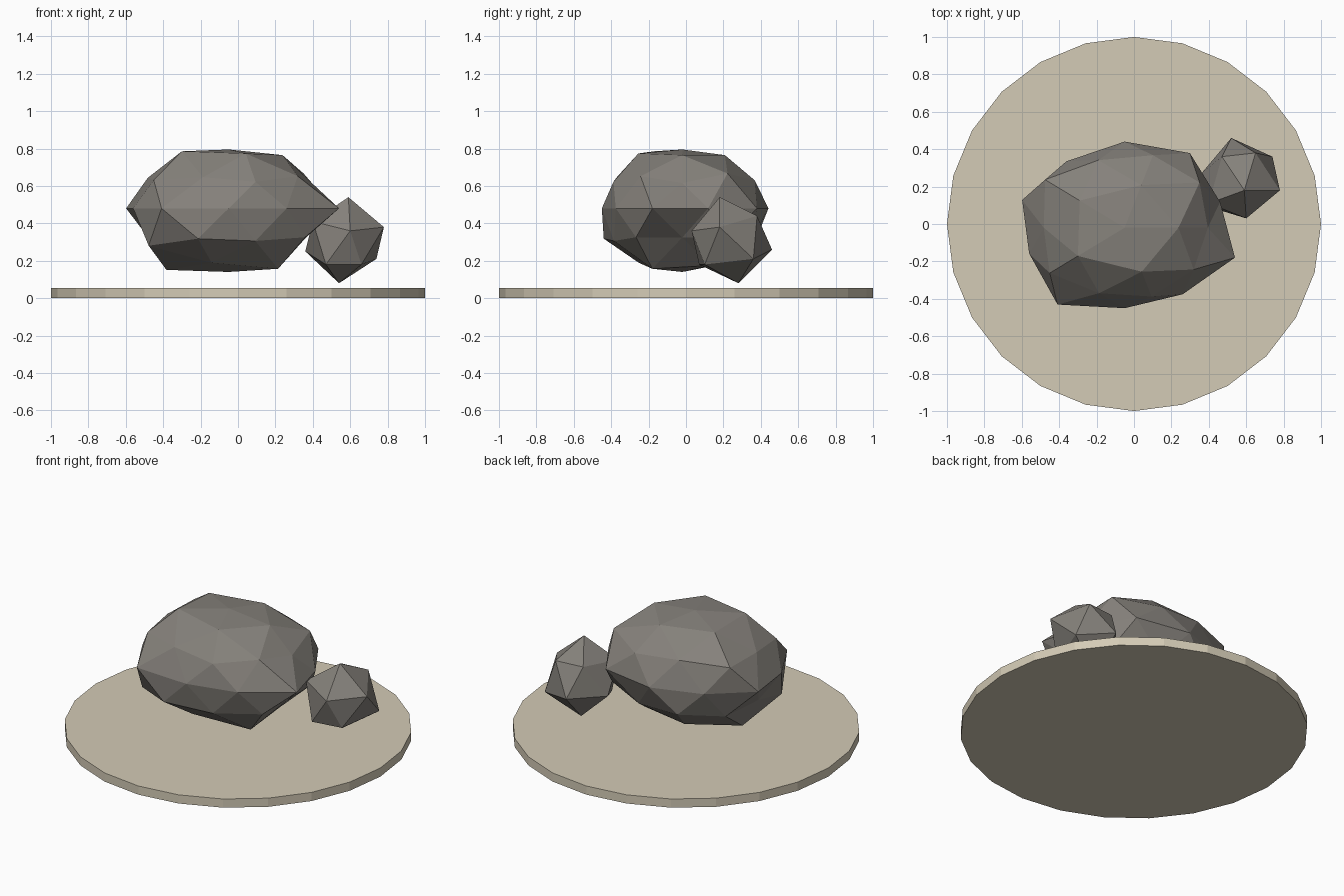
import bpy, bmesh, math

if "Cube" in bpy.data.objects:
    bpy.data.objects.remove(bpy.data.objects["Cube"])


def material(name, rgb):
    m = bpy.data.materials.new(name)
    m.diffuse_color = (*rgb, 1.0)
    m.use_nodes = True
    m.node_tree.nodes["Principled BSDF"].inputs["Base Color"].default_value = m.diffuse_color
    return m


def add_object(name, bm, mat):
    bmesh.ops.recalc_face_normals(bm, faces=bm.faces)
    mesh = bpy.data.meshes.new(name)
    bm.to_mesh(mesh)
    bm.free()
    mesh.materials.append(mat)
    ob = bpy.data.objects.new(name, mesh)
    bpy.context.collection.objects.link(ob)
    return ob


sand = material("pale sand", (0.658, 0.597, 0.468))
stone = material("warm grey stone", (0.235, 0.220, 0.198))

# Round base: thin 24-sided disc
bm = bmesh.new()
bmesh.ops.create_cone(bm, cap_ends=True, segments=24, radius1=1, radius2=1, depth=0.055)
bmesh.ops.translate(bm, vec=(0, 0, 0.0275), verts=bm.verts)
add_object("base_disc", bm, sand)

# Large boulder: stretched icosphere, each ring pushed in or out.
# ring height -> (first azimuth, azimuth step, radial factors)
rings = {
    1.0: (0, 360, [0.913]),
    0.851: (0, 72, [0.97, 0.97, 1.0, 1.04, 1.0]),
    0.526: (36, 72, [1.03, 0.95, 0.90, 0.92, 0.95]),
    0.447: (0, 72, [0.88, 0.97, 1.04, 0.98, 0.92]),
    0.0: (18, 36, [0.95, 1.05, 0.98, 0.935, 1.02, 0.95, 1.08, 0.915, 0.935, 1.098]),
    -0.447: (36, 72, [1.0, 1.0, 0.88, 1.05, 1.0]),
    -0.526: (0, 72, [0.86, 0.96, 0.96, 1.10, 0.96]),
    -0.851: (36, 72, [1.04, 1.0, 1.12, 0.99, 1.10]),
    -1.0: (0, 360, [0.985]),
}
bm = bmesh.new()
bmesh.ops.create_icosphere(bm, subdivisions=2, radius=1)
for v in bm.verts:
    start, step, factors = rings[min(rings, key=lambda h: abs(h - v.co.z))]
    azimuth = math.degrees(math.atan2(v.co.y, v.co.x))
    r = factors[round((azimuth - start) / step) % len(factors)]
    v.co = (-0.05 + 0.565 * r * v.co.x,
            -0.02 + 0.47 * r * v.co.y,
            0.48 + 0.345 * r * v.co.z)
add_object("large_boulder", bm, stone)

# Small boulder: tilted, slightly uneven twenty-sided rock
corners = [
    (0.59, 0.18, 0.54), (0.54, 0.28, 0.08), (0.60, 0.03, 0.36), (0.52, 0.46, 0.26),
    (0.78, 0.18, 0.38), (0.36, 0.27, 0.25), (0.74, 0.36, 0.21), (0.40, 0.11, 0.41),
    (0.65, 0.38, 0.44), (0.47, 0.07, 0.18), (0.66, 0.10, 0.18), (0.47, 0.36, 0.44),
]
bm = bmesh.new()
for c in corners:
    bm.verts.new(c)
bmesh.ops.convex_hull(bm, input=bm.verts)
add_object("small_boulder", bm, stone)
